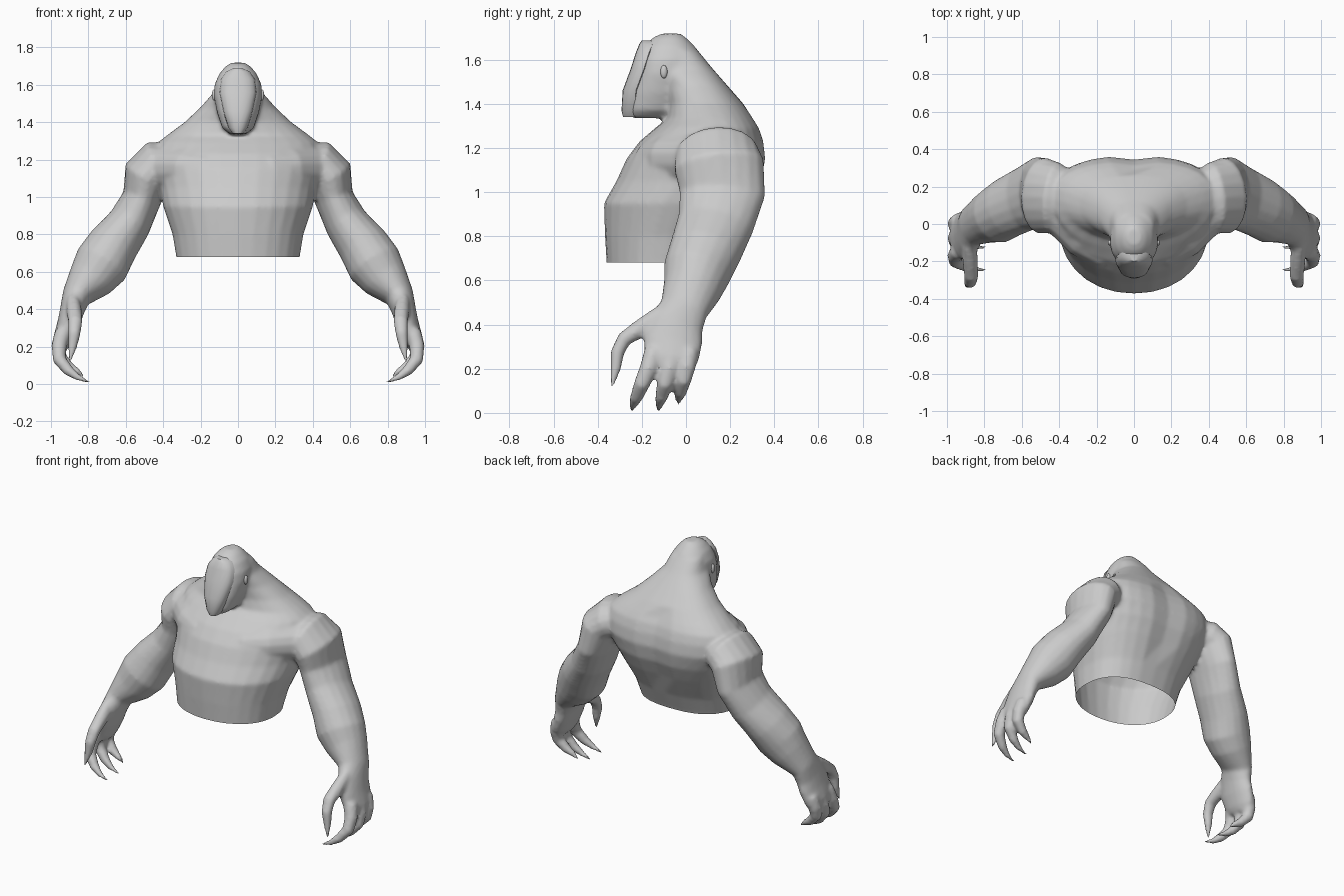
import bpy, bmesh, math
from mathutils import Vector

if "Cube" in bpy.data.objects:
    bpy.data.objects.remove(bpy.data.objects["Cube"])

skin = bpy.data.materials.new("grey_skin")
skin.diffuse_color = (0.6, 0.6, 0.6, 1)
skin.use_nodes = True
skin.node_tree.nodes["Principled BSDF"].inputs["Base Color"].default_value = skin.diffuse_color


def loft(bm, rings):
    """Skin a list of closed rings and cap both ends."""
    vs = [[bm.verts.new(p) for p in r] for r in rings]
    n = len(vs[0])
    for a, b in zip(vs, vs[1:]):
        for i in range(n):
            j = (i + 1) % n
            bm.faces.new((a[i], a[j], b[j], b[i]))
    bm.faces.new(vs[0][::-1])
    bm.faces.new(vs[-1])


def level_ring(z, w, yf, yb, cy, ef=1.0, eb=1.0, groove=0.0, n=28):
    """Horizontal section: half width, front y, back y, y of the widest point."""
    pts = []
    for i in range(n):
        t = 2 * math.pi * i / n
        c, s = math.cos(t), math.sin(t)
        e = eb if s > 0 else ef
        x = w * math.copysign(abs(c) ** e, c)
        y = cy + (yb - cy if s > 0 else cy - yf) * math.copysign(abs(s) ** e, s)
        if s > 0:
            y -= groove * math.exp(-(x / 0.06) ** 2)
        pts.append(Vector((x, y, z)))
    return pts


def tube(bm, path, side, n=14):
    """Tube along (x, y, z, radius across, radius in depth)."""
    cs = [Vector(p[:3]) for p in path]
    rings = []
    for i, p in enumerate(path):
        t = (cs[min(i + 1, len(cs) - 1)] - cs[max(i - 1, 0)]).normalized()
        v = Vector((0, 1, 0))
        v = (v - t * v.dot(t)).normalized()
        u = v.cross(t)
        ring = []
        for k in range(n):
            a = 2 * math.pi * k / n
            q = cs[i] + u * math.cos(a) * p[3] + v * math.sin(a) * p[4]
            ring.append(Vector((q.x * side, q.y, q.z)))
        rings.append(ring)
    loft(bm, rings)


def make_object(name, bm):
    bmesh.ops.recalc_face_normals(bm, faces=bm.faces)
    me = bpy.data.meshes.new(name)
    bm.to_mesh(me)
    bm.free()
    me.materials.append(skin)
    ob = bpy.data.objects.new(name, me)
    bpy.context.collection.objects.link(ob)
    return ob


def smooth(ob, angle):
    bpy.ops.object.select_all(action='DESELECT')
    ob.select_set(True)
    bpy.context.view_layer.objects.active = ob
    bpy.ops.object.shade_smooth_by_angle(angle=math.radians(angle))


body = bmesh.new()

# torso, trapezius and neck: z, half width, front, back, widest y
torso = [(0.60, .325, -.355, .15, -.10), (0.68, .33, -.36, .17, -.10),
         (0.80, .35, -.367, .22, -.08), (0.95, .40, -.372, .30, -.02),
         (1.05, .42, -.315, .345, .06), (1.15, .45, -.27, .365, .12),
         (1.23, .45, -.21, .355, .13), (1.29, .43, -.14, .335, .13),
         (1.33, .38, -.09, .31, .12), (1.40, .285, -.08, .26, .09),
         (1.48, .20, -.10, .19, .06), (1.56, .13, -.14, .12, -.01),
         (1.64, .105, -.14, .055, -.04)]
loft(body, [level_ring(*r, ef=.95, eb=.8, groove=.02 if .9 < r[0] < 1.35 else 0)
            for r in torso])

# head
head = [(1.335, .045, -.25, -.06, -.15), (1.37, .085, -.265, 0, -.14),
        (1.45, .112, -.255, .05, -.11), (1.54, .13, -.225, .09, -.09),
        (1.60, .126, -.215, .085, -.08), (1.66, .10, -.19, .04, -.07),
        (1.70, .065, -.15, .0, -.07), (1.718, .035, -.11, -.025, -.07)]
loft(body, [level_ring(*r, ef=.9) for r in head])

# arms, hands and chest muscles
arm = [(.33, .13, 1.20, .09, .14), (.42, .14, 1.175, .135, .19),
       (.485, .15, 1.12, .13, .205), (.515, .165, .99, .105, .195),
       (.58, .135, .86, .118, .175), (.67, .09, .74, .138, .165),
       (.73, .05, .64, .150, .155), (.785, .03, .565, .128, .135),
       (.865, -.01, .47, .078, .11), (.885, -.045, .40, .066, .125),
       (.907, -.06, .32, .060, .135), (.935, -.065, .24, .054, .122),
       (.945, -.07, .20, .040, .10)]
chest_muscle = [(.06, -.15, 1.14, .06, .07), (.16, -.14, 1.14, .10, .10),
                (.28, -.08, 1.15, .11, .10), (.42, .06, 1.15, .12, .10)]
thumb = [(.88, -.11, .43, .04, .06), (.875, -.20, .385, .042, .045),
         (.87, -.28, .335, .04, .035), (.875, -.312, .27, .035, .032),
         (.885, -.318, .20, .026, .025), (.90, -.338, .11, .006, .006)]
# finger: depth at the knuckle, depth at the tip, tip x, height offset
fingers = [(-.145, -.245, .79, 0), (-.06, -.125, .79, 0), (.015, -.035, .82, .03)]

for side in (1, -1):
    tube(body, arm, side, 18)
    tube(body, chest_muscle, side)
    tube(body, thumb, side, 10)
    for y0, y1, tip, dz in fingers:
        path = []
        for f, x, z, r in ((0, .935, .28, .045), (.25, .957, .20, .042),
                           (.55, .955, .13, .037), (.8, .905, .07, .030),
                           (.95, .855, .035, .019), (1, tip, .008, .006)):
            path.append((x, y0 + (y1 - y0) * f, z + dz * f, r, r))
        tube(body, path, side, 10)

# fuse the parts into one continuous skin
rough = make_object("rough_body", body)
mod = rough.modifiers.new("fuse", 'REMESH')
mod.mode = 'VOXEL'
mod.voxel_size = 0.012
soft = rough.modifiers.new("soften", 'SMOOTH')
soft.factor = 0.5
soft.iterations = 6
dg = bpy.context.evaluated_depsgraph_get()
fused = bpy.data.meshes.new_from_object(rough.evaluated_get(dg))
bpy.data.objects.remove(rough)

# open the waist with a clean horizontal cut
body = bmesh.new()
body.from_mesh(fused)
waist = [f for f in body.faces if abs(f.calc_center_median().x) < .42
         and f.calc_center_median().z < .75]
geom = set(waist)
for f in waist:
    geom.update(f.verts)
    geom.update(f.edges)
bmesh.ops.bisect_plane(body, geom=list(geom), plane_co=(0, 0, .68),
                       plane_no=(0, 0, 1), clear_inner=True)
smooth(make_object("body", body), 50)

# face mask
mask = bmesh.new()
face = [(1.34, .03, -.285), (1.37, .052, -.292), (1.46, .08, -.287),
        (1.56, .10, -.25), (1.63, .092, -.228), (1.67, .065, -.212), (1.687, .03, -.20)]
loft(mask, [level_ring(z, w, yf, yf + .07, yf + .06, ef=.85, n=20) for z, w, yf in face])
smooth(make_object("face_mask", mask), 40)


# eyes and ears
def lump(name, loc, size):
    bm = bmesh.new()
    bmesh.ops.create_uvsphere(bm, u_segments=12, v_segments=8, radius=1)
    for v in bm.verts:
        v.co = Vector(loc) + Vector(a * b for a, b in zip(v.co, size))
    smooth(make_object(name, bm), 60)


for side, label in ((1, "left"), (-1, "right")):
    lump(label + "_eye", (.062 * side, -.225, 1.548), (.02, .016, .009))
    lump(label + "_ear", (.128 * side, -.10, 1.545), (.012, .016, .03))
